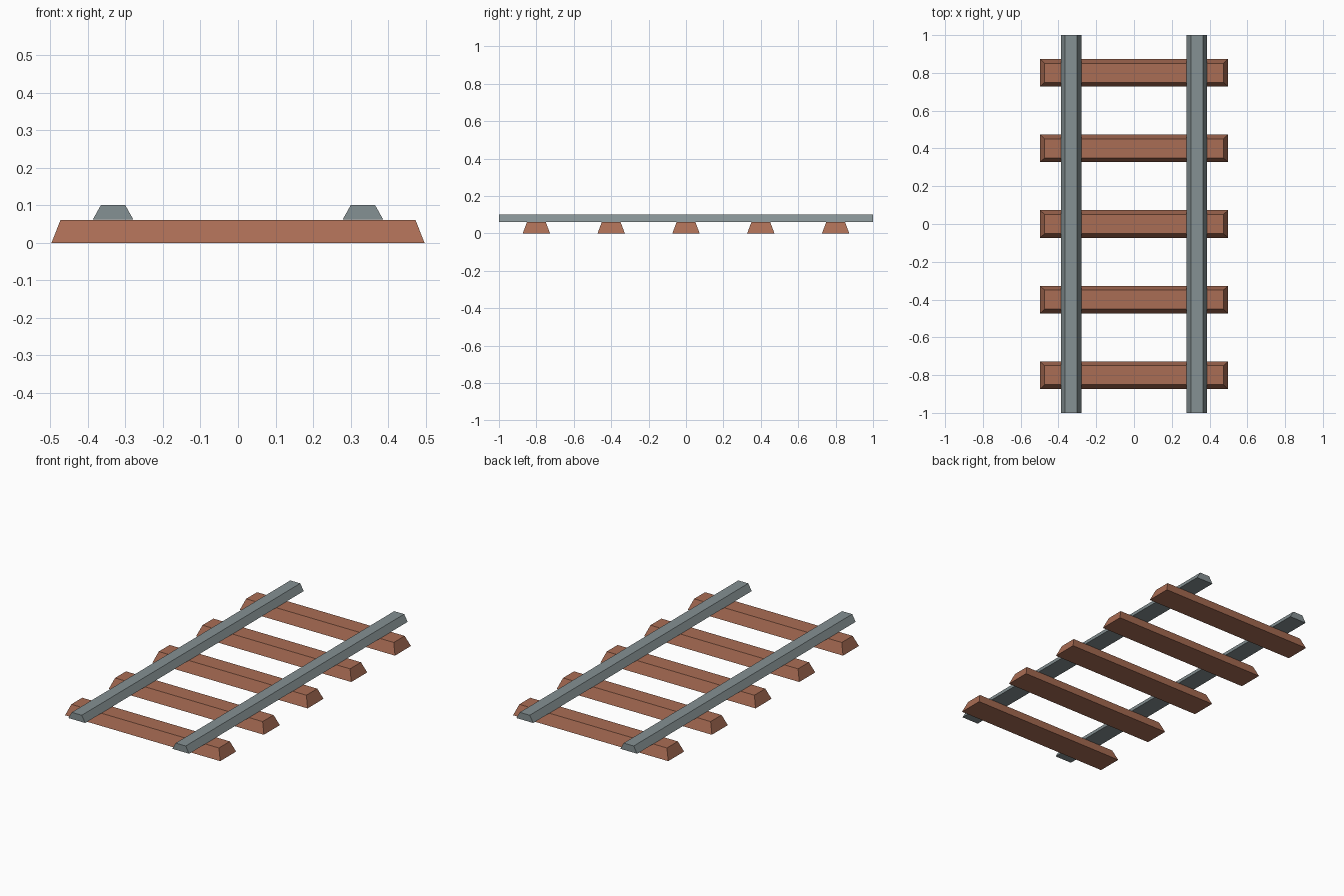
import bpy

if "Cube" in bpy.data.objects:
    bpy.data.objects.remove(bpy.data.objects["Cube"])


def flat_material(name, rgb):
    mat = bpy.data.materials.new(name)
    mat.diffuse_color = (*rgb, 1.0)
    mat.use_nodes = True
    mat.node_tree.nodes["Principled BSDF"].inputs["Base Color"].default_value = mat.diffuse_color
    return mat


wood = flat_material("brown wood", (0.40, 0.153, 0.089))
steel = flat_material("grey steel", (0.235, 0.282, 0.292))


def tapered_block(name, location, bottom, top, height, mat):
    """Block standing on location, with half sizes (x, y) for bottom and top."""
    corners = [(-1, -1), (1, -1), (1, 1), (-1, 1)]
    verts = [(sx * half[0], sy * half[1], z)
             for half, z in ((bottom, 0), (top, height)) for sx, sy in corners]
    faces = [(3, 2, 1, 0), (4, 5, 6, 7)]
    faces += [(i, (i + 1) % 4, (i + 1) % 4 + 4, i + 4) for i in range(4)]
    mesh = bpy.data.meshes.new(name)
    mesh.from_pydata(verts, [], faces)
    mesh.materials.append(mat)
    obj = bpy.data.objects.new(name, mesh)
    obj.location = location
    bpy.context.collection.objects.link(obj)
    return obj


# Five wooden sleepers, tapered on all four sides
for i in range(5):
    tapered_block(f"sleeper_{i + 1}", (0, 0.4 * (i - 2), 0),
                  (0.497, 0.073), (0.473, 0.05), 0.061, wood)

# Two steel rails with a trapezoid section and square-cut ends
for side, x in (("left", -0.333), ("right", 0.333)):
    tapered_block(f"{side}_rail", (x, 0, 0.062),
                  (0.054, 1.0), (0.032, 1.0), 0.039, steel)
